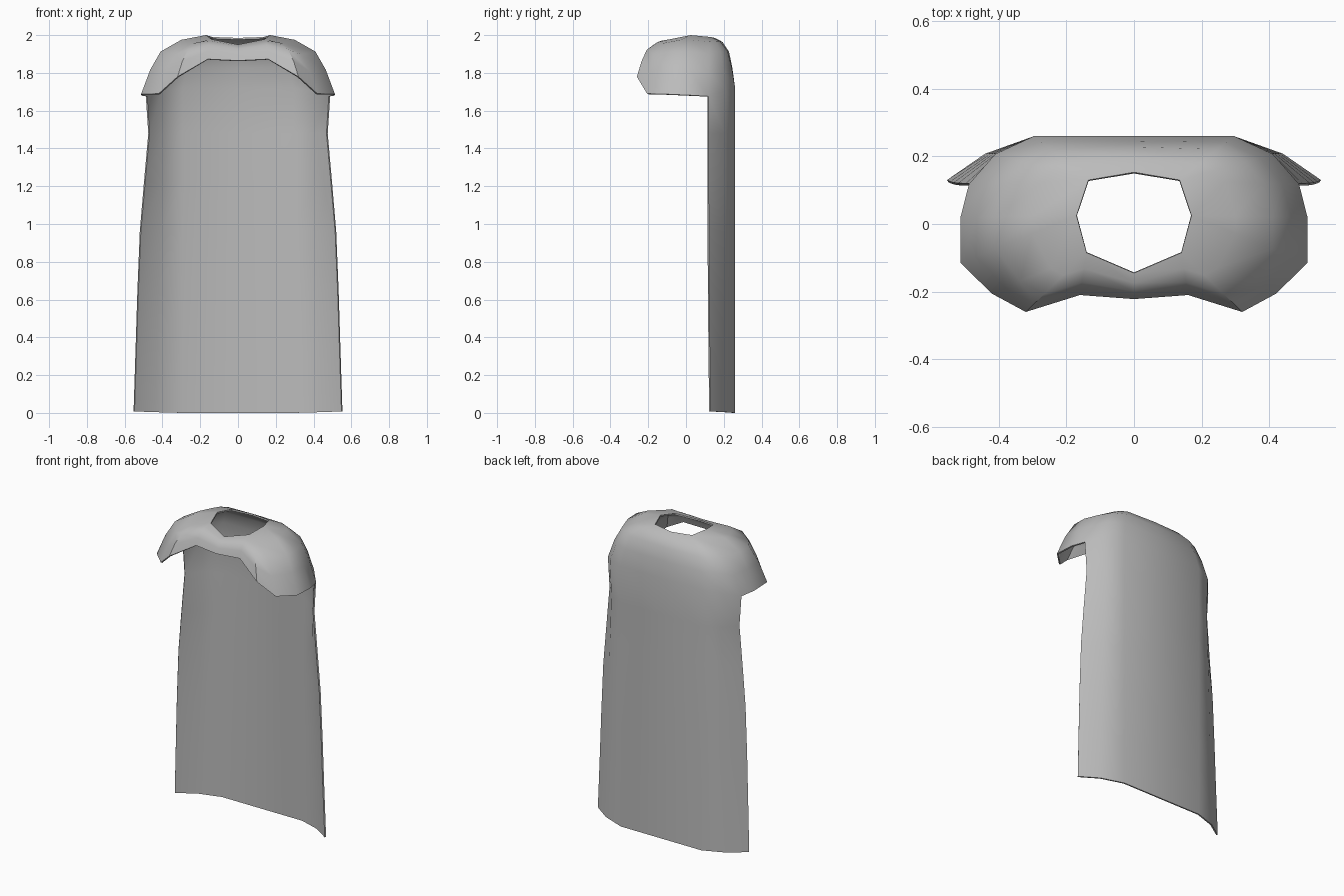
import bpy, bmesh

if "Cube" in bpy.data.objects:
    bpy.data.objects.remove(bpy.data.objects["Cube"])

# Half outline, front centre to back centre: (neck point, hem point)
N0, N1, N2 = (0, -.145, 1.95), (.14, -.085, 1.978), (.17, .025, 2.0)
N3, N4 = (.135, .13, 1.99), (0, .153, 1.985)
columns = [
    (N0, (0, -.222, 1.865)), (N1, (.16, -.21, 1.873)),
    (N1, (.32, -.26, 1.78)), (N1, (.42, -.206, 1.69)),
    (N2, (.513, -.115, 1.688)), (N2, (.513, .02, 1.682)),
    (N3, (.488, .118, 1.676)), (N3, (.41, .207, 1.71)),
    (N3, (.295, .26, 1.72)), (N4, (0, .26, 1.72)),
]
# Rounded shoulder profile: (share of outward run, share of drop)
shoulder = [(0, 0), (.38, .08), (.70, .28), (.86, .59), (1, 1)]
# Back panel rows: (height, edge x, edge y, next x)
panel = [(1.48, .475, .12, .40), (1.22, .498, .12, .408), (.96, .52, .121, .416),
         (.64, .533, .123, .424), (.32, .543, .126, .432), (0, .553, .13, .44)]

bm = bmesh.new()


def strip(cols):
    """Bridge neighbouring columns with quads, on both sides."""
    for side in (1, -1):
        grid = [[bm.verts.new((x * side, y, z)) for x, y, z in c] for c in cols]
        for a, b in zip(grid, grid[1:]):
            for i in range(len(a) - 1):
                quad = [a[i], a[i + 1], b[i + 1], b[i]]
                bm.faces.new(quad if side == 1 else quad[::-1])


# Shoulder yoke
yoke = [[(n[0] + (h[0] - n[0]) * u, n[1] + (h[1] - n[1]) * u,
          n[2] + (h[2] - n[2]) * d) for u, d in shoulder] for n, h in columns]
strip(yoke)

# Hanging back panel, from the hem of the last four columns
hang = [[c[-1]] for c in yoke[6:]]
for z, ex, ey, nx in panel:
    lift = .008 if z == 0 else 0
    for col, p in zip(hang, [(ex, ey, z + lift), (nx, .208, z + lift / 2),
                             (.295, .26, z), (0, .26, z)]):
        col.append(p)
strip(hang)

bmesh.ops.remove_doubles(bm, verts=bm.verts, dist=.0005)
bmesh.ops.dissolve_degenerate(bm, edges=bm.edges, dist=.0005)
bmesh.ops.recalc_face_normals(bm, faces=bm.faces)
# Keep the outside of the cloth facing out
back = max(bm.faces, key=lambda f: f.calc_center_median().y)
if back.normal.y < 0:
    bmesh.ops.reverse_faces(bm, faces=bm.faces)

mesh = bpy.data.meshes.new("cape")
bm.to_mesh(mesh)
bm.free()
cape = bpy.data.objects.new("cape", mesh)
bpy.context.collection.objects.link(cape)

cloth = bpy.data.materials.new("grey cloth")
cloth.diffuse_color = (.5, .5, .5, 1)
cloth.use_nodes = True
cloth.node_tree.nodes["Principled BSDF"].inputs["Base Color"].default_value = cloth.diffuse_color
mesh.materials.append(cloth)
for p in mesh.polygons:
    p.use_smooth = True

# Cloth thickness, inward
solid = cape.modifiers.new("thickness", 'SOLIDIFY')
solid.thickness = .009
solid.offset = -1
bpy.context.view_layer.objects.active = cape
cape.select_set(True)
bpy.ops.object.modifier_apply(modifier="thickness")
bpy.ops.object.shade_smooth_by_angle(angle=.8)
